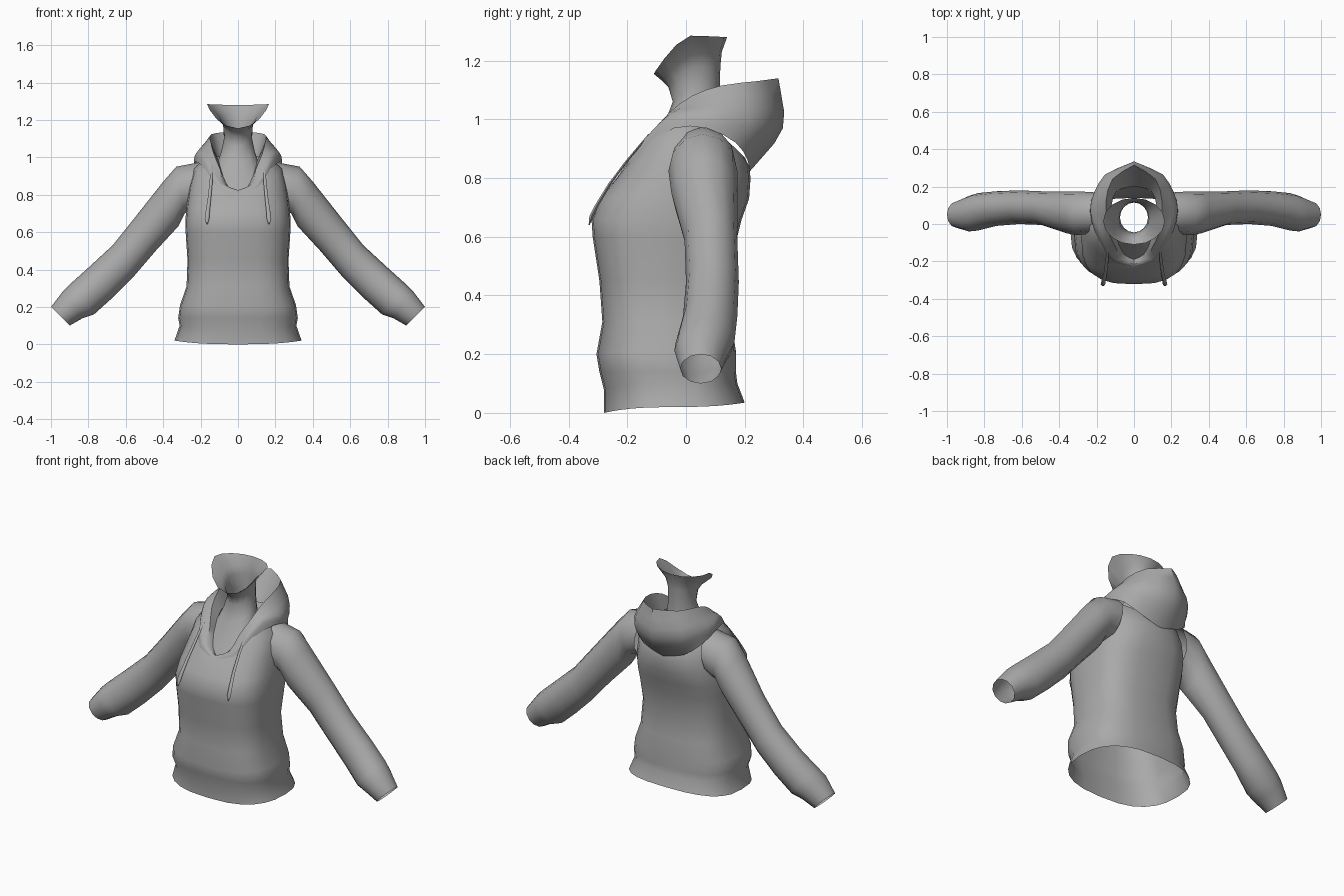
import bpy, bmesh, math
from mathutils import Vector

if "Cube" in bpy.data.objects:
    bpy.data.objects.remove(bpy.data.objects["Cube"])

grey = bpy.data.materials.new("soft_grey")
grey.diffuse_color = (0.4, 0.4, 0.4, 1)
grey.use_nodes = True
grey.node_tree.nodes["Principled BSDF"].inputs["Base Color"].default_value = grey.diffuse_color


def make(name, rows, closed=True, mirror=False):
    """Skin a list of equally long point rows into an open surface."""
    bm = bmesh.new()
    vs = [[bm.verts.new(p) for p in row] for row in rows]
    n = len(rows[0])
    for a, b in zip(vs, vs[1:]):
        for i in range(n if closed else n - 1):
            j = (i + 1) % n
            bm.faces.new((a[i], a[j], b[j], b[i]))
    if mirror:
        geom = bm.verts[:] + bm.edges[:] + bm.faces[:]
        bmesh.ops.mirror(bm, geom=geom, axis='X', merge_dist=0.0005)
        bmesh.ops.remove_doubles(bm, verts=bm.verts, dist=0.0005)
    bmesh.ops.recalc_face_normals(bm, faces=bm.faces)
    me = bpy.data.meshes.new(name)
    bm.to_mesh(me)
    bm.free()
    me.materials.append(grey)
    ob = bpy.data.objects.new(name, me)
    bpy.context.collection.objects.link(ob)
    bpy.ops.object.select_all(action='DESELECT')
    ob.select_set(True)
    bpy.context.view_layer.objects.active = ob
    bpy.ops.object.shade_smooth_by_angle(angle=math.radians(50))
    return ob


def ring(hw, yf, yb, zf, zs, zb, ex, pw, n=24):
    """Body ring with separate front, side and back heights."""
    pts = []
    for i in range(n):
        t = 2 * math.pi * i / n
        s, c = math.sin(t), math.cos(t)
        x = hw * math.copysign(abs(s) ** ex, s)
        y = (yf + yb) / 2 - (yb - yf) / 2 * math.copysign(abs(c) ** ex, c)
        z = zs + ((zf if c > 0 else zb) - zs) * abs(c) ** pw
        pts.append((x, y, z))
    return pts


def spline(pts, steps):
    """Smooth curve through the given points."""
    pts = [Vector(p) for p in pts]
    ext = [2 * pts[0] - pts[1]] + pts + [2 * pts[-1] - pts[-2]]
    out = []
    for i in range(len(pts) - 1):
        a, b, c, d = ext[i:i + 4]
        for k in range(steps):
            t = k / steps
            out.append(0.5 * (2 * b + (c - a) * t + (2 * a - 5 * b + 4 * c - d) * t * t
                              + (3 * b - a - 3 * c + d) * t ** 3))
    return out + [pts[-1]]


# Torso from the flared hem to the sloping neckline
torso = [
    (.34, -.28, .20, .0, .02, .035, .75),
    (.312, -.28, .175, .08, .10, .10, .75),
    (.32, -.295, .17, .14, .14, .14, .72),
    (.31, -.305, .17, .20, .21, .21, .7),
    (.275, -.285, .155, .31, .31, .31, .7),
    (.27, -.295, .14, .45, .45, .45, .7),
    (.28, -.318, .17, .60, .60, .58, .7),
    (.282, -.322, .19, .66, .66, .66, .7),
    (.275, -.295, .215, .73, .74, .73, .75),
    (.262, -.245, .22, .79, .84, .80, .85),
    (.235, -.228, .215, .812, .94, .84, .95),
    (.19, -.215, .20, .82, .985, .87, 1.0),
]
make("torso", [ring(*r, 2) for r in torso])

# Neck and upper chest, flaring open at the jaw
neck = [
    (.13, -.20, .13, .78, .93, .95),
    (.11, -.15, .12, .86, .97, 1.0),
    (.09, -.08, .115, .97, 1.03, 1.03),
    (.075, -.045, .115, 1.06, 1.10, 1.10),
    (.08, -.06, .117, 1.11, 1.18, 1.18),
    (.10, -.08, .122, 1.13, 1.22, 1.23),
    (.165, -.11, .14, 1.155, 1.285, 1.28),
]
make("neck", [ring(*r, 1, 1.5, 16) for r in neck])

# Hood columns from front centre to back centre: base, bulge, rim, lining
hood = [
    [(0, -.232, .80), (0, -.228, .812), (0, -.215, .825), (0, -.19, .80)],
    [(.11, -.205, .835), (.10, -.195, .86), (.07, -.185, .855), (.05, -.165, .84)],
    [(.165, -.13, .91), (.15, -.135, .94), (.095, -.13, .935), (.08, -.11, .90)],
    [(.21, -.04, .97), (.19, -.04, 1.02), (.13, -.06, 1.02), (.10, -.04, .97)],
    [(.235, .07, .97), (.225, .06, 1.02), (.145, .02, 1.08), (.11, .03, 1.0)],
    [(.21, .17, .92), (.21, .16, 1.02), (.15, .12, 1.115), (.12, .10, 1.0)],
    [(.13, .21, .86), (.155, .265, .99), (.115, .24, 1.13), (.09, .18, 1.0)],
    [(0, .215, .82), (0, .33, .97), (0, .315, 1.14), (0, .20, .98)],
]
cols = [spline(c[:3], 3) + [Vector(c[3])] for c in hood]
rows = [spline(r, 2) for r in zip(*cols)]
make("hood", rows, closed=False, mirror=True)

# Sleeves: upper edge x z, lower edge x z, front y, back y
sleeve = [
    (.20, .975, .24, .72, -.05, .17),
    (.33, .95, .285, .70, -.06, .175),
    (.40, .87, .32, .63, -.05, .175),
    (.55, .68, .44, .50, -.005, .175),
    (.67, .53, .56, .36, 0, .18),
    (.80, .41, .67, .25, -.01, .175),
    (.90, .32, .77, .16, -.035, .165),
    (.935, .285, .83, .14, -.04, .15),
    (1.0, .20, .90, .10, -.02, .12),
]
for side, sx in (("left", 1), ("right", -1)):
    rings = []
    for ux, uz, lx, lz, y0, y1 in sleeve:
        loop = []
        for i in range(12):
            c, s = math.cos(i * math.pi / 6), math.sin(i * math.pi / 6)
            loop.append((sx * ((ux + lx) / 2 + (ux - lx) / 2 * c),
                         (y0 + y1) / 2 + (y1 - y0) / 2 * s,
                         (uz + lz) / 2 + (uz - lz) / 2 * c))
        rings.append(loop)
    make(side + "_sleeve", rings)

    # Drawstring hanging down the chest, thicker at its tip
    cord = [(.14, -.125, .95, .006), (.145, -.20, .86, .008), (.153, -.26, .78, .009),
            (.162, -.302, .71, .011), (.166, -.322, .67, .012), (.166, -.33, .64, .003)]
    make(side + "_drawstring",
         [[(sx * (x + r * math.cos(k * math.pi / 3)),
            y + r * .7 * math.sin(k * math.pi / 3), z) for k in range(6)]
          for x, y, z, r in cord])
